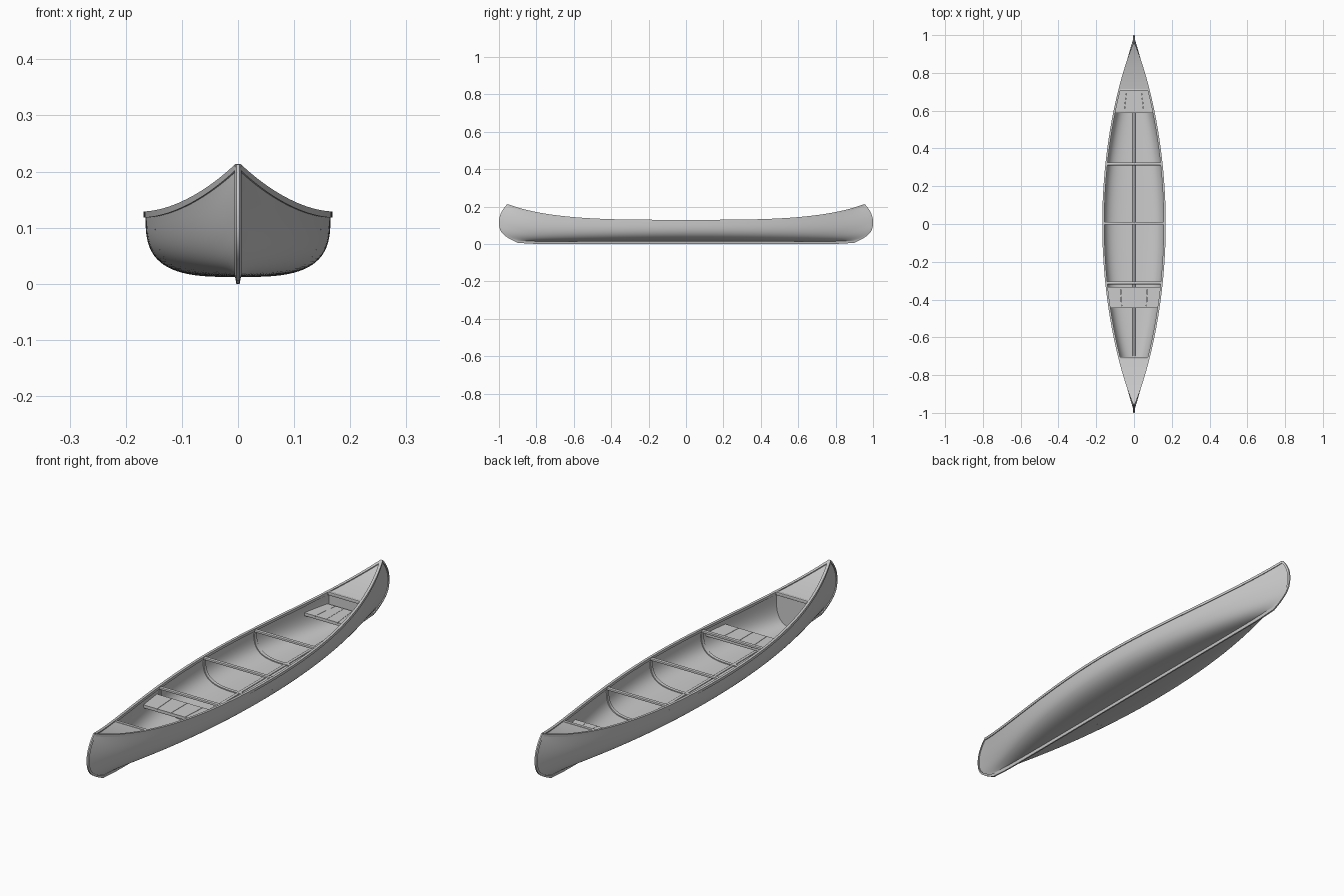
import bpy, bmesh
from math import sin, cos, pi, copysign
from mathutils import Vector

if "Cube" in bpy.data.objects:
    bpy.data.objects.remove(bpy.data.objects["Cube"])

BEAM, BOTTOM, POWER = 0.165, 0.012, 2 / 3.2


def sheer(s):
    return 0.126 + 0.084 * abs(s) ** 3.5


def stem_reach(t):
    z = 0.015 + 0.195 * t
    return 0.996 - (0.043 * ((z - .12) / .09) ** 2 if z > .12 else 0.1 * ((.12 - z) / .105) ** 3)


def hull_point(s, t):
    """s runs stem to stem (-1..1), t runs gunwale to gunwale through the keel (-1..1)."""
    a, e = abs(t) * pi / 2, abs(s) ** 5
    c = max(cos(a), 0)
    zf = (1 - c ** POWER) * (1 - e) + abs(t) * e
    x = copysign(BEAM * (1 - s * s) * sin(a) ** POWER, t)
    y = s * (1 - (1 - stem_reach(abs(t))) * s ** 4)
    return Vector((x, y, BOTTOM + (sheer(s) - BOTTOM) * zf))


def span(a, b, n):
    return [a + (b - a) * i / n for i in range(n + 1)]


def finish(name, bm, thick=0, mirror=False, bevel=0, angle=40):
    me = bpy.data.meshes.new(name)
    bm.to_mesh(me)
    bm.free()
    ob = bpy.data.objects.new(name, me)
    bpy.context.collection.objects.link(ob)
    if thick:
        m = ob.modifiers.new("thickness", 'SOLIDIFY')
        m.thickness, m.offset = thick, -1
    if mirror:
        ob.modifiers.new("mirror", 'MIRROR')
    if bevel:
        m = ob.modifiers.new("bevel", 'BEVEL')
        m.width, m.segments = bevel, 2
    bpy.ops.object.select_all(action='DESELECT')
    ob.select_set(True)
    bpy.context.view_layer.objects.active = ob
    for m in list(ob.modifiers):
        bpy.ops.object.modifier_apply(modifier=m.name)
    bpy.ops.object.shade_smooth_by_angle(angle=angle * pi / 180)
    return ob


def patch(name, f, ss, ts, thick):
    """Surface through f(s, t), thickened to the inside."""
    bm = bmesh.new()
    rows = [[bm.verts.new(f(s, t)) for t in ts] for s in ss]
    for r, q in zip(rows, rows[1:]):
        for j in range(len(ts) - 1):
            bm.faces.new((r[j], q[j], q[j + 1], r[j + 1]))
    bmesh.ops.remove_doubles(bm, verts=bm.verts, dist=1e-5)
    return finish(name, bm, thick)


def sweep(name, rings, **kw):
    """Solid bar through a list of cross-section rings."""
    bm = bmesh.new()
    vs = [[bm.verts.new(p) for p in ring] for ring in rings]
    n = len(vs[0])
    for r, q in zip(vs, vs[1:]):
        for j in range(n):
            bm.faces.new((r[j], r[(j + 1) % n], q[(j + 1) % n], q[j]))
    bm.faces.new(vs[0])
    bm.faces.new(vs[-1])
    bmesh.ops.recalc_face_normals(bm, faces=bm.faces)
    return finish(name, bm, **kw)


def bar(name, x, y0, y1, z0, z1, bevel=0.0015):
    rings = [[(sx * x, y0, z0), (sx * x, y1, z0), (sx * x, y1, z1), (sx * x, y0, z1)] for sx in (-1, 1)]
    return sweep(name, rings, bevel=bevel)


# Hull shell
patch("hull", hull_point, span(-1, 1, 80), span(-1, 1, 40), 0.004)

# Gunwale rails along both sheer edges
rails = []
for s in span(-1, 1, 80):
    p = hull_point(s, 1)
    xi, xo = max(p.x - 0.008, 0), p.x + 0.003 + 0.002 * s ** 8
    rails.append([(xi, p.y, p.z - .008), (xo, p.y, p.z - .008), (xo, p.y, p.z + .003), (xi, p.y, p.z + .003)])
sweep("gunwales", rails, mirror=True)

# Keel running up into both stem bands
path = [hull_point(-1, t) for t in span(1, 0, 24)]
path += [Vector((0, y, BOTTOM)) for y in span(-0.87, 0.87, 30)]
path += [hull_point(1, t) for t in span(0, 1, 24)]
rings = []
for i, p in enumerate(path):
    d = (path[min(i + 1, len(path) - 1)] - path[max(i - 1, 0)]).normalized()
    out = Vector((0, d.z, -d.y))
    k = min(max((abs(p.y) - 0.8) / 0.15, 0), 1)
    o, w = p + out * (0.012 - 0.008 * k), 0.006
    b = p - out * 0.004
    rings.append([b + Vector((-w, 0, 0)), b + Vector((w, 0, 0)),
                  o + Vector((w * .5, 0, 0)), o + Vector((-w * .5, 0, 0))])
sweep("keel_and_stems", rings)

# Keelson on the floor inside
bar("keelson", 0.007, -0.7, 0.7, 0.014, 0.019)


def flat(z=None, inset=0.0):
    """Horizontal sheet fitted between the gunwales; follows the sheer if z is None."""
    def f(s, u):
        p = hull_point(s, 1)
        return Vector((u * max(p.x - inset, 0), p.y, p.z - 0.001 if z is None else z))
    return f


# End decks with edge beams and bulkheads beneath
for side, label in ((-1, "front"), (1, "back")):
    ss = sorted(side * s for s in span(0.72, 1, 16))
    patch(label + "_deck", flat(), ss, span(1, -1, 8), 0.005)
    edge = hull_point(side * 0.72, 1)
    y0, y1 = sorted((edge.y - side * 0.008, edge.y + side * 0.004))
    bar(label + "_deck_beam", edge.x - 0.003, y0, y1, edge.z - 0.012, edge.z + 0.002)
    bm = bmesh.new()
    ring = [hull_point(side * 0.715, t) * 1 for t in span(-1, 1, 30)]
    bm.faces.new([bm.verts.new((p.x * 0.98, edge.y, p.z)) for p in ring])
    finish(label + "_bulkhead", bm, 0.003)

# Thwarts, each above a rib that lines the hull
for label, y in (("back", 0.318), ("middle", 0.004), ("front", -0.312)):
    x = hull_point(y, 1).x - 0.003
    bar(label + "_thwart", x, y - 0.007, y + 0.007, 0.117, 0.126)
    patch(label + "_rib", lambda s, t: hull_point(s, t) * 1, [y - 0.007, y + 0.007], span(-.97, .97, 40), 0.008)

# Seats: four boards side by side on a pair of cross rails
for label, s0, s1 in (("front", -0.445, -0.335), ("back", 0.59, 0.712)):
    z = 0.104
    for i in range(4):
        u = -1 + i * 0.5
        patch(f"{label}_seat_board_{i + 1}", flat(z, 0.003), [s0, s1], [u + 0.494, u + 0.006], 0.006)
    for end, s in (("front", s0 + 0.006), ("back", s1 - 0.006)):
        p = hull_point(s, 1)
        bar(f"{label}_seat_{end}_rail", p.x - 0.003, p.y - 0.005, p.y + 0.005, z - 0.014, z - 0.004)
